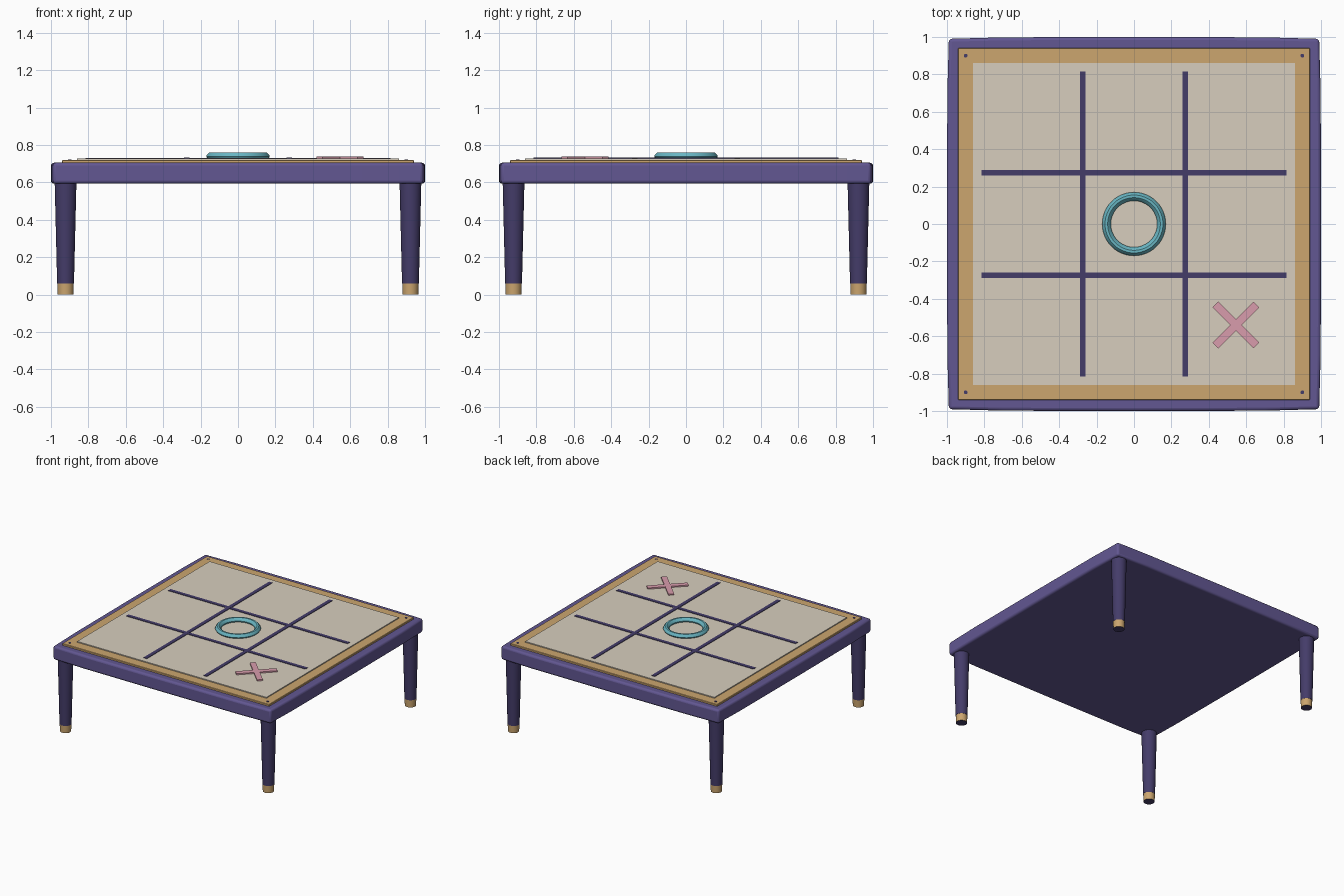
import bpy, bmesh, math

if "Cube" in bpy.data.objects:
    bpy.data.objects.remove(bpy.data.objects["Cube"])


def srgb(r, g, b):
    f = lambda c: c / 12.92 if c <= 0.04045 else ((c + 0.055) / 1.055) ** 2.4
    return (f(r / 255), f(g / 255), f(b / 255), 1)


def material(name, *rgb):
    m = bpy.data.materials.new(name)
    m.diffuse_color = srgb(*rgb)
    m.use_nodes = True
    m.node_tree.nodes["Principled BSDF"].inputs["Base Color"].default_value = m.diffuse_color
    return m


PURPLE = material("purple", 98, 87, 146)
DARK = material("dark purple", 68, 60, 105)
BRASS = material("brass", 204, 166, 111)
CREAM = material("cream", 215, 206, 189)
TEAL = material("teal", 105, 182, 195)
PINK = material("pink", 216, 156, 172)


def make(name, bm, mat, bevel=0, segments=2, smooth=False):
    """Turn a bmesh into a finished object."""
    bmesh.ops.recalc_face_normals(bm, faces=bm.faces)
    me = bpy.data.meshes.new(name)
    bm.to_mesh(me)
    bm.free()
    me.materials.append(mat)
    ob = bpy.data.objects.new(name, me)
    bpy.context.collection.objects.link(ob)
    if bevel:
        mod = ob.modifiers.new("soft edges", 'BEVEL')
        mod.width, mod.segments = bevel, segments
        mod.limit_method, mod.angle_limit = 'ANGLE', math.radians(40)
    if smooth:
        bpy.ops.object.select_all(action='DESELECT')
        ob.select_set(True)
        bpy.context.view_layer.objects.active = ob
        bpy.ops.object.shade_smooth_by_angle(angle=math.radians(35))
    return ob


def prism(outline, z0, z1):
    """Extrude a flat outline from z0 to z1."""
    bm = bmesh.new()
    face = bm.faces.new([bm.verts.new((x, y, z0)) for x, y in outline])
    new = bmesh.ops.extrude_face_region(bm, geom=[face])["geom"]
    for v in new:
        if isinstance(v, bmesh.types.BMVert):
            v.co.z = z1
    return bm


def rect(hx, hy, cx=0, cy=0):
    return [(cx - hx, cy - hy), (cx + hx, cy - hy), (cx + hx, cy + hy), (cx - hx, cy + hy)]


def lathe(profile, cx, cy, n, closed=False):
    """Revolve (radius, z) points; open profiles get end caps."""
    bm = bmesh.new()
    rings = [[bm.verts.new((cx + r * math.cos(math.tau * i / n),
                            cy + r * math.sin(math.tau * i / n), z))
              for i in range(n)] for r, z in profile]
    pairs = list(zip(rings, rings[1:]))
    if closed:
        pairs.append((rings[-1], rings[0]))
    else:
        bm.faces.new(rings[0])
        bm.faces.new(rings[-1])
    for a, b in pairs:
        for i in range(n):
            j = (i + 1) % n
            bm.faces.new((a[i], a[j], b[j], b[i]))
    return bm


# Tabletop: slab with very slightly bowed sides
quarter = [(0.99, -0.99), (0.998, -0.7), (1.0, 0), (0.998, 0.7)]
outline = []
for k in range(4):
    c, s = (1, 0, -1, 0)[k], (0, 1, 0, -1)[k]
    outline += [(x * c - y * s, x * s + y * c) for x, y in quarter]
make("tabletop", prism(outline, 0.593, 0.705), PURPLE, 0.016, 3, True)

# Inlaid trim and playing surface
make("brass_trim", prism(rect(0.94, 0.94), 0.70, 0.72), BRASS, 0.003, 1)
make("board", prism(rect(0.86, 0.86), 0.715, 0.728), CREAM)

# Grid lines dividing the board into nine squares
for i, p in enumerate((-0.273, 0.273)):
    make(f"grid_line_long_{i}", prism(rect(0.015, 0.815, p, 0), 0.725, 0.732), DARK)
    make(f"grid_line_cross_{i}", prism(rect(0.815, 0.015, 0, p), 0.725, 0.7315), DARK)

# Ring game piece
make("ring_piece", lathe([(0.163, 0.728), (0.17, 0.738), (0.168, 0.745), (0.155, 0.759),
                          (0.141, 0.759), (0.128, 0.748), (0.124, 0.738), (0.127, 0.728)],
                         0, 0, 48, True), TEAL, smooth=True)

# Cross game piece: one plus-shaped outline turned by 45 degrees
a, b = 0.155, 0.022
plus = [(a, -b), (a, b), (b, b), (b, a), (-b, a), (-b, b),
        (-a, b), (-a, -b), (-b, -b), (-b, -a), (b, -a), (b, -b)]
h = math.sqrt(0.5)
make("cross_piece", prism([(0.545 + (x - y) * h, -0.54 + (x + y) * h) for x, y in plus],
                          0.727, 0.738), PINK)

# Tapered legs with brass feet, and a pin in each trim corner
for sx in (-1, 1):
    for sy in (-1, 1):
        tag = ("left" if sx < 0 else "right") + ("_front" if sy < 0 else "_back")
        x, y = 0.922 * sx, 0.922 * sy
        make("leg_" + tag, lathe([(0.045, 0.06), (0.058, 0.593)], x, y, 32), DARK, smooth=True)
        foot = make("foot_" + tag, lathe([(0.042, 0), (0.044, 0.065)], x, y, 32), BRASS, smooth=True)
        foot.data.materials.append(DARK)
        for f in foot.data.polygons:
            if f.normal.z < -0.9:  # dark pad under the foot
                f.material_index = 1
        make("pin_" + tag, lathe([(0.01, 0.715), (0.01, 0.723)], 0.9 * sx, 0.9 * sy, 12), DARK)
